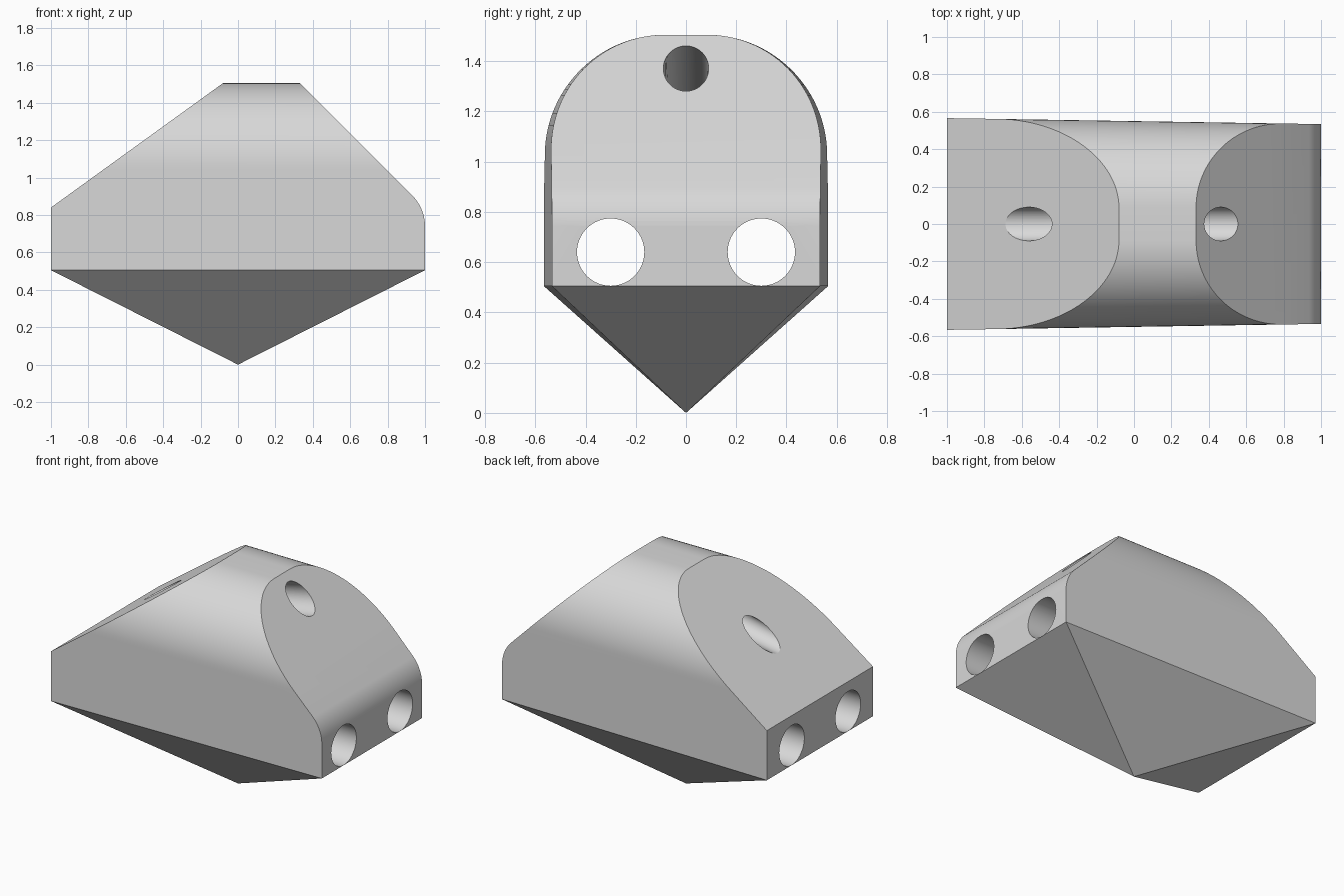
import bpy, bmesh
from math import sin, cos, pi, radians
from mathutils import Vector

old = bpy.data.objects.get("Cube")
if old:
    bpy.data.objects.remove(old, do_unlink=True)

GREY = (0.69, 0.69, 0.69, 1)
grey = bpy.data.materials.new("light_grey")
grey.use_nodes = True
grey.diffuse_color = GREY
grey.node_tree.nodes["Principled BSDF"].inputs["Base Color"].default_value = GREY

BASE, TOP, STEPS = 0.505, 1.505, 28


def finish(bm, name):
    bmesh.ops.recalc_face_normals(bm, faces=bm.faces)
    mesh = bpy.data.meshes.new(name)
    bm.to_mesh(mesh)
    bm.free()
    mesh.materials.append(grey)
    obj = bpy.data.objects.new(name, mesh)
    bpy.context.collection.objects.link(obj)
    return obj


def bridge(bm, a, b):
    """Quads between two closed rings of equal length."""
    for i in range(len(a)):
        j = (i + 1) % len(a)
        bm.faces.new((a[i], a[j], b[j], b[i]))


def tube(name, start, end):
    """Closed tube between two rings of points."""
    bm = bmesh.new()
    a = [bm.verts.new(p) for p in start]
    b = [bm.verts.new(p) for p in end]
    bridge(bm, a, b)
    bm.faces.new(a)
    bm.faces.new(b)
    return finish(bm, name)


def arch(x, half):
    """Arched cross-section with a narrow flat crown."""
    flat = 0.085
    r = half - flat
    rise = 0.465
    right = [(flat + r * cos(t), TOP - rise + rise * sin(t))
             for t in (pi / 2 * i / STEPS for i in range(STEPS + 1))]
    side = [(half, BASE)] + right
    return [Vector((x, y, z)) for y, z in side] + \
           [Vector((x, -y, z)) for y, z in reversed(side)]


# Tapered arched body
bm = bmesh.new()
wide = [bm.verts.new(p) for p in arch(-1, 0.566)]
narrow = [bm.verts.new(p) for p in arch(1, 0.534)]
bridge(bm, wide, narrow)
bm.faces.new(wide)
bm.faces.new(narrow)

# Pyramid underside replaces the flat base
base = next(f for f in bm.faces if all(abs(v.co.z - BASE) < 1e-5 for v in f.verts))
apex = bmesh.ops.poke(bm, faces=[base])["verts"][0]
apex.co = (0, 0, 0)
bmesh.ops.recalc_face_normals(bm, faces=bm.faces)

# Long slope on one end, steep slope with a rounded foot on the other
SLOPE = 0.723
planes = [(Vector((-1, 0, 0.84)), Vector((-SLOPE, 0, 1)).normalized())]
for i in range(10, 0, -1):
    a = radians(4.5 * i)
    n = Vector((cos(a), 0, sin(a)))
    planes.append((Vector((0.76, 0, 0.737)) + n * 0.24, n))
for co, no in planes:
    bmesh.ops.bisect_plane(bm, geom=bm.verts[:] + bm.edges[:] + bm.faces[:],
                           dist=1e-6, plane_co=co, plane_no=no, clear_outer=True)
    bmesh.ops.holes_fill(bm, edges=[e for e in bm.edges if e.is_boundary], sides=0)
body = finish(bm, "body")

# Cutters: two straight bores and one slanting bore between the slopes
angles = [2 * pi * i / 64 for i in range(64)]


def bore_ring(x, y):
    return [Vector((x, y + 0.134 * cos(t), 0.64 + 0.134 * sin(t))) for t in angles]


cutters = [tube("straight_bore", bore_ring(-1.2, y), bore_ring(1.2, y)) for y in (-0.3, 0.3)]
low, high = [], []
for t in angles:
    y, dz = 0.09 * cos(t), 0.09 * sin(t)
    p = Vector((-1 + (1.156 + dz - 0.84) / SLOPE, y, 1.156 + dz))
    q = Vector((1.836 - 1.371 - dz, y, 1.371 + dz))
    low.append(p + (p - q) * 0.1)
    high.append(q + (q - p) * 0.1)
cutters.append(tube("slanting_bore", low, high))

bpy.ops.object.select_all(action="DESELECT")
bpy.context.view_layer.objects.active = body
body.select_set(True)
for c in cutters:
    mod = body.modifiers.new("bore", "BOOLEAN")
    mod.operation = "DIFFERENCE"
    mod.solver = "EXACT"
    mod.object = c
    bpy.ops.object.modifier_apply(modifier=mod.name)
    bpy.data.objects.remove(c, do_unlink=True)

bpy.ops.object.shade_smooth_by_angle(angle=radians(20))
